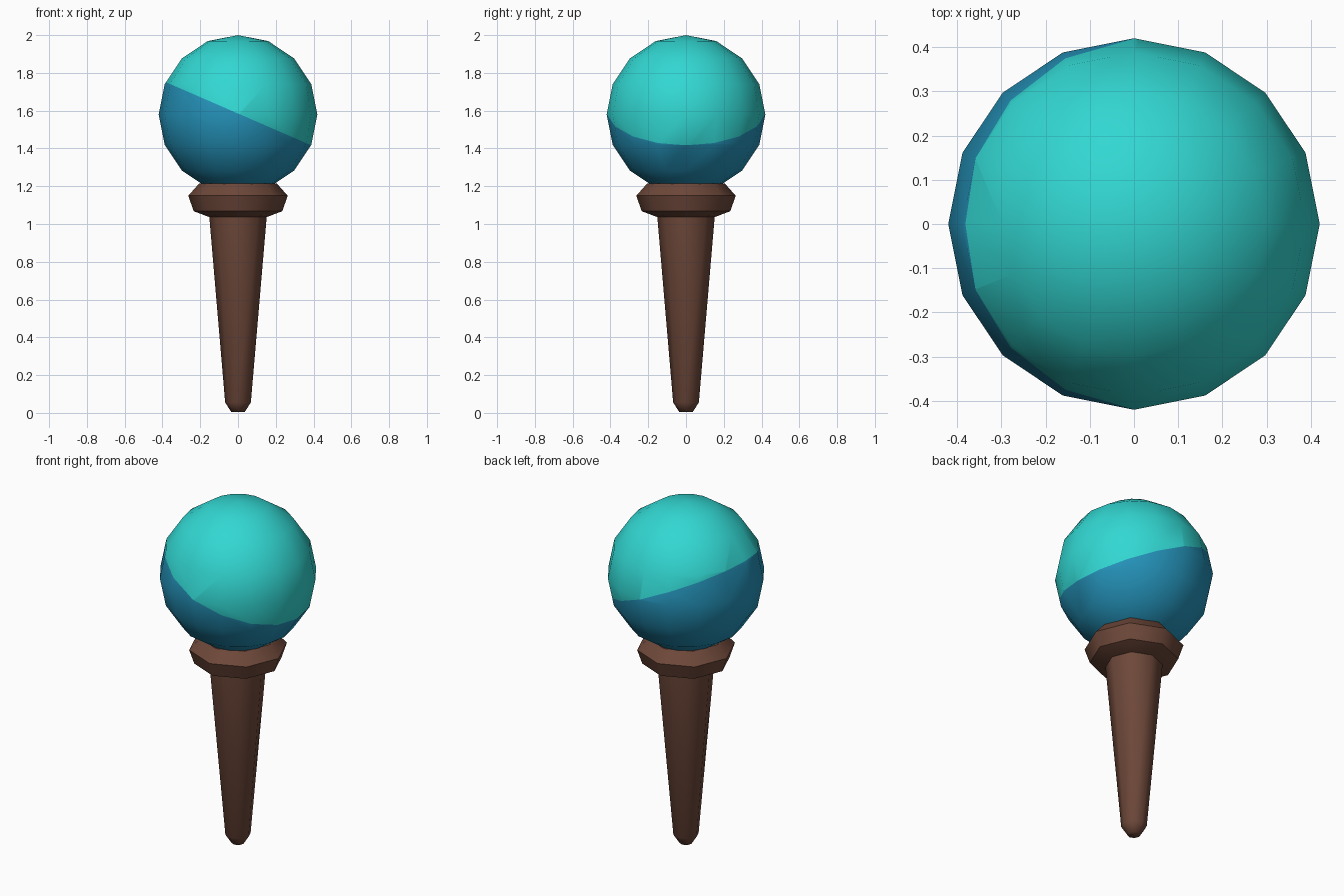
import bpy, bmesh, math
from mathutils import Vector, Matrix

if "Cube" in bpy.data.objects:
    bpy.data.objects.remove(bpy.data.objects["Cube"])


def material(name, rgb):
    m = bpy.data.materials.new(name)
    m.diffuse_color = (*rgb, 1)
    m.use_nodes = True
    m.node_tree.nodes["Principled BSDF"].inputs["Base Color"].default_value = m.diffuse_color
    return m


teal = material("teal", (0.032, 0.68, 0.645))
blue = material("blue", (0.018, 0.29, 0.49))
brown = material("brown", (0.156, 0.065, 0.042))


def finish(name, bm, mats, angle):
    bmesh.ops.recalc_face_normals(bm, faces=bm.faces)
    mesh = bpy.data.meshes.new(name)
    bm.to_mesh(mesh)
    bm.free()
    for m in mats:
        mesh.materials.append(m)
    obj = bpy.data.objects.new(name, mesh)
    bpy.context.collection.objects.link(obj)
    bpy.ops.object.select_all(action='DESELECT')
    obj.select_set(True)
    bpy.context.view_layer.objects.active = obj
    bpy.ops.object.shade_smooth_by_angle(angle=math.radians(angle))
    return obj


def lathe(name, profile, sides, mat, angle):
    """Revolve (radius, z) points about z, closing both ends."""
    bm = bmesh.new()
    rings = []
    for r, z in profile:
        rings.append([bm.verts.new((r * math.cos(a), r * math.sin(a), z))
                      for a in (2 * math.pi * i / sides for i in range(sides))])
    for lo, hi in zip(rings, rings[1:]):
        for i in range(sides):
            j = (i + 1) % sides
            bm.faces.new((lo[i], lo[j], hi[j], hi[i]))
    bm.faces.new(rings[0][::-1])
    bm.faces.new(rings[-1])
    return finish(name, bm, [mat], angle)


# Tapered handle with rounded tip
lathe("handle", [(0.035, 0.004), (0.068, 0.055), (0.153, 1.05)], 8, brown, 60)

# Faceted collar that cups the scoop
lathe("collar", [(0.148, 1.035), (0.235, 1.068), (0.263, 1.15), (0.205, 1.215)], 8, brown, 50)

# Ball, cut by a tilted plane into two colours
bm = bmesh.new()
bmesh.ops.create_uvsphere(bm, u_segments=16, v_segments=8, radius=0.42,
                          matrix=Matrix.Translation((0, 0, 1.58)))
origin = Vector((0, 0, 1.585))
tilt = Vector((0.434, 0, 1)).normalized()
bmesh.ops.bisect_plane(bm, geom=bm.verts[:] + bm.edges[:] + bm.faces[:],
                       plane_co=origin, plane_no=tilt, dist=1e-5)
for f in bm.faces:
    f.material_index = 0 if (f.calc_center_median() - origin).dot(tilt) > 0 else 1
finish("ball", bm, [teal, blue], 50)
